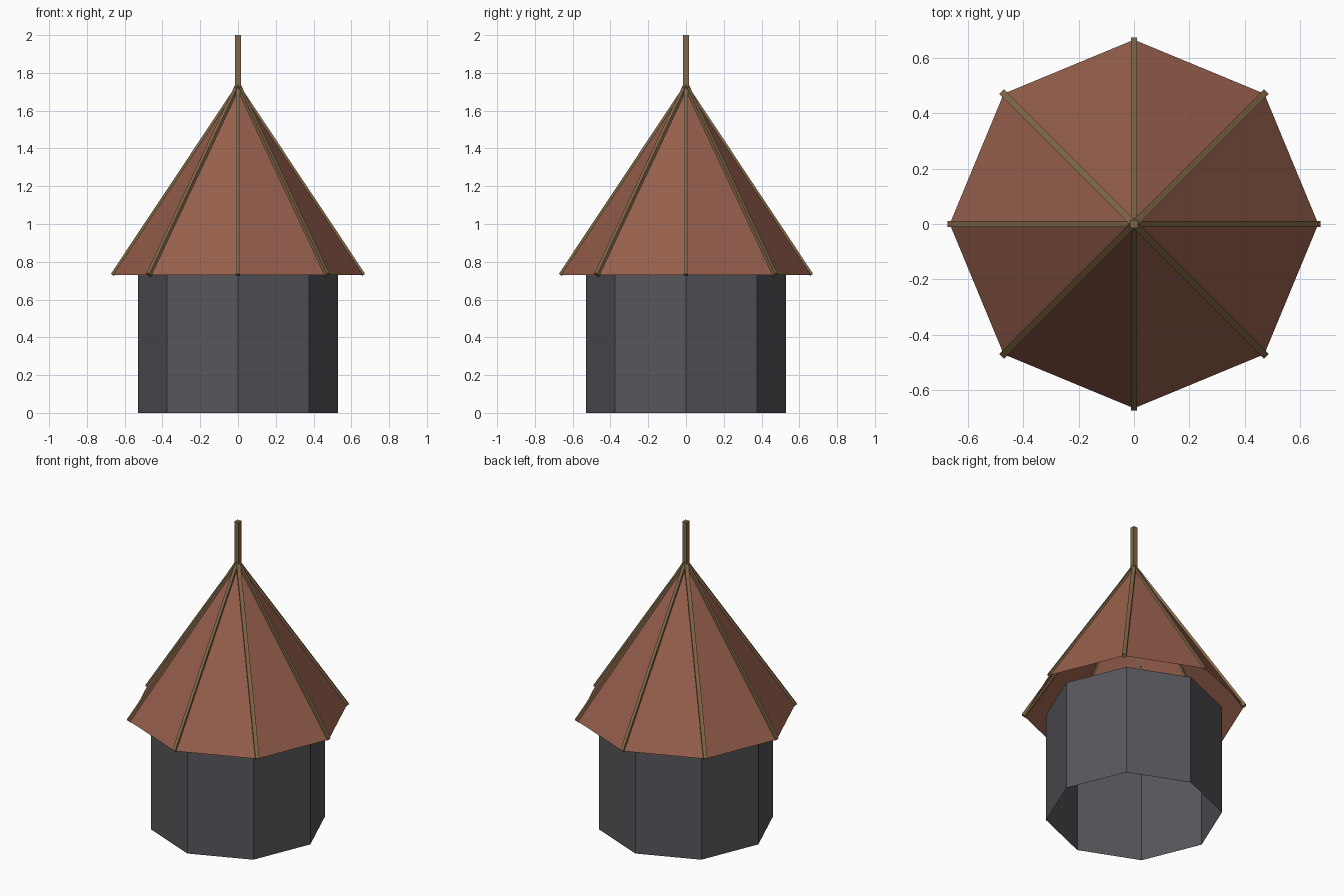
import bpy, math
from mathutils import Vector, Matrix

if "Cube" in bpy.data.objects:
    bpy.data.objects.remove(bpy.data.objects["Cube"])

SIDES = 8
WALL_R, EAVE_R = 0.53, 0.665
EAVE_Z, APEX_Z, TOP_Z = 0.73, 1.73, 2.0


def material(name, rgb):
    m = bpy.data.materials.new(name)
    m.diffuse_color = (*rgb, 1.0)
    m.use_nodes = True
    m.node_tree.nodes["Principled BSDF"].inputs["Base Color"].default_value = m.diffuse_color
    return m


slate = material("dark grey wall", (0.093, 0.093, 0.107))
clay = material("red brown roofing", (0.305, 0.114, 0.072))
timber = material("brown timber", (0.223, 0.138, 0.065))


def make(name, verts, faces, mat):
    mesh = bpy.data.meshes.new(name)
    mesh.from_pydata(verts, [], faces)
    mesh.materials.append(mat)
    obj = bpy.data.objects.new(name, mesh)
    bpy.context.collection.objects.link(obj)
    return obj


def ring(radius, z):
    return [(radius * math.cos(math.tau * i / SIDES),
             radius * math.sin(math.tau * i / SIDES), z) for i in range(SIDES)]


def beam(name, start, end, width, side):
    """Square bar between two points, with one pair of faces along 'side'."""
    start, end, side = Vector(start), Vector(end), Vector(side)
    up = (end - start).normalized().cross(side)
    h = width / 2
    corners = [side * a * h + up * b * h
               for a, b in ((-1, -1), (1, -1), (1, 1), (-1, 1))]
    verts = [p + c for p in (start, end) for c in corners]
    faces = [(3, 2, 1, 0), (4, 5, 6, 7)]
    faces += [(i, (i + 1) % 4, (i + 1) % 4 + 4, i + 4) for i in range(4)]
    return make(name, verts, faces, timber)


# Octagonal wall, open at both ends
make("wall", ring(WALL_R, 0) + ring(WALL_R, EAVE_Z),
     [(i, (i + 1) % SIDES, (i + 1) % SIDES + SIDES, i + SIDES)
      for i in range(SIDES)], slate)

# Pointed roof, a thin shell open underneath
make("roof", ring(EAVE_R, EAVE_Z) + [(0, 0, APEX_Z)],
     [(i, (i + 1) % SIDES, SIDES) for i in range(SIDES)], clay)

# Ribs along the roof hips
for i, foot in enumerate(ring(EAVE_R, EAVE_Z)):
    a = math.tau * i / SIDES
    beam(f"roof_rib_{i + 1}", foot, (0, 0, APEX_Z),
         0.024 if i % 2 else 0.02, (-math.sin(a), math.cos(a), 0))

# Square pole at the peak
beam("peak_pole", (0, 0, APEX_Z - 0.03), (0, 0, TOP_Z), 0.03, (1, 0, 0))
